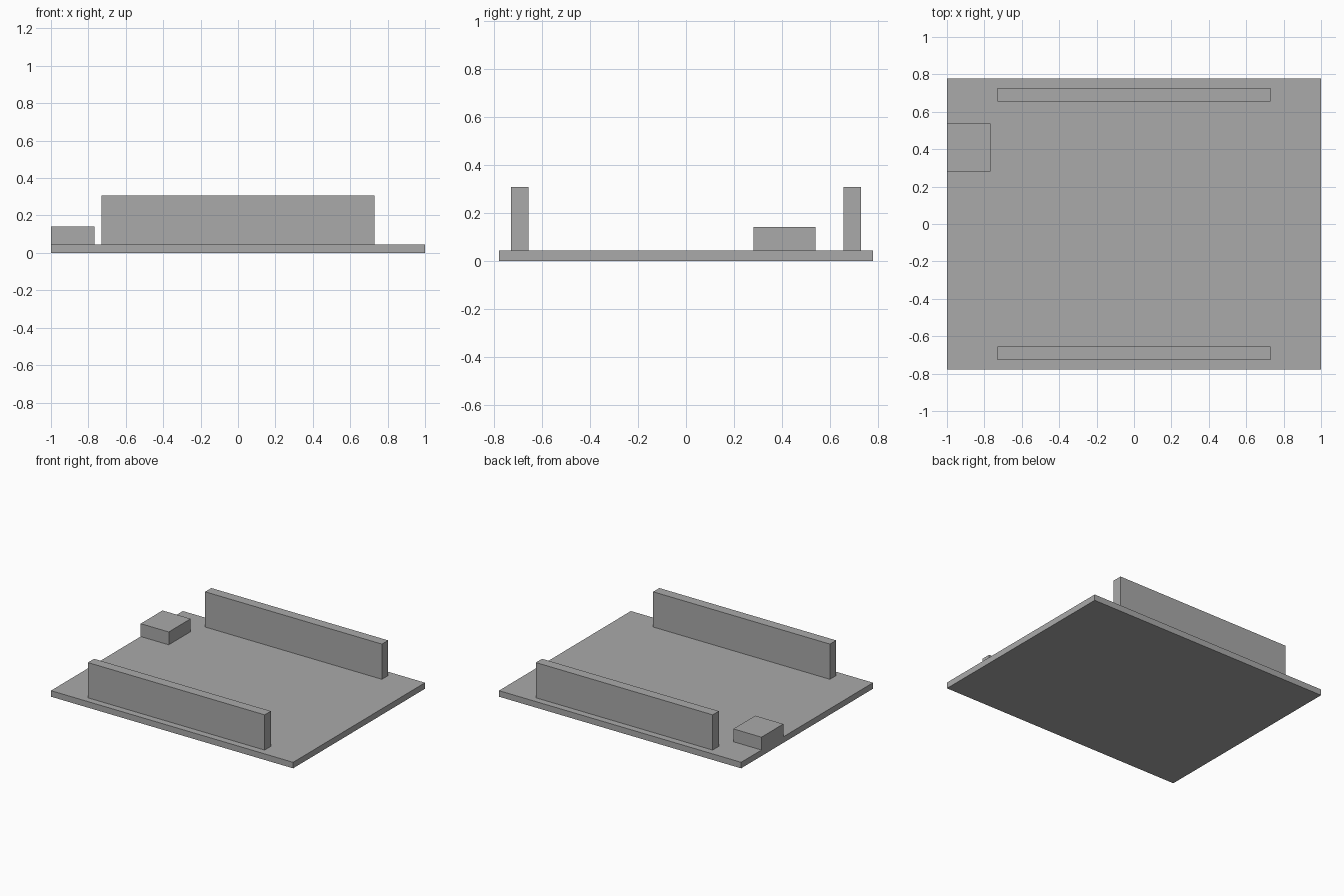
import bpy

cube = bpy.data.objects.get("Cube")
if cube:
    bpy.data.objects.remove(cube, do_unlink=True)

# Single plain grey finish
grey = bpy.data.materials.new("plain_grey")
grey.use_nodes = True
colour = (0.4, 0.4, 0.4, 1)
grey.diffuse_color = colour
grey.node_tree.nodes["Principled BSDF"].inputs["Base Color"].default_value = colour


def box(name, low, high):
    """Add a box spanning two opposite corners."""
    centre = [(a + b) / 2 for a, b in zip(low, high)]
    bpy.ops.mesh.primitive_cube_add(size=1, location=centre)
    obj = bpy.context.object
    obj.name = name
    obj.scale = [b - a for a, b in zip(low, high)]
    bpy.ops.object.transform_apply(location=False, rotation=False, scale=True)
    obj.data.materials.append(grey)
    return obj


board_top = 0.045
half_depth = 0.778

# Flat base board
box("board", (-1, -half_depth, 0), (1, half_depth, board_top))

# Long header strips along the front and back edges
inner, outer, half_length, strip_top = 0.655, 0.728, 0.73, 0.308
box("front_header", (-half_length, -outer, board_top), (half_length, -inner, strip_top))
box("back_header", (-half_length, inner, board_top), (half_length, outer, strip_top))

# Port block flush with the right edge
box("port_block", (-1, 0.28, board_top), (-0.768, 0.538, 0.141))
